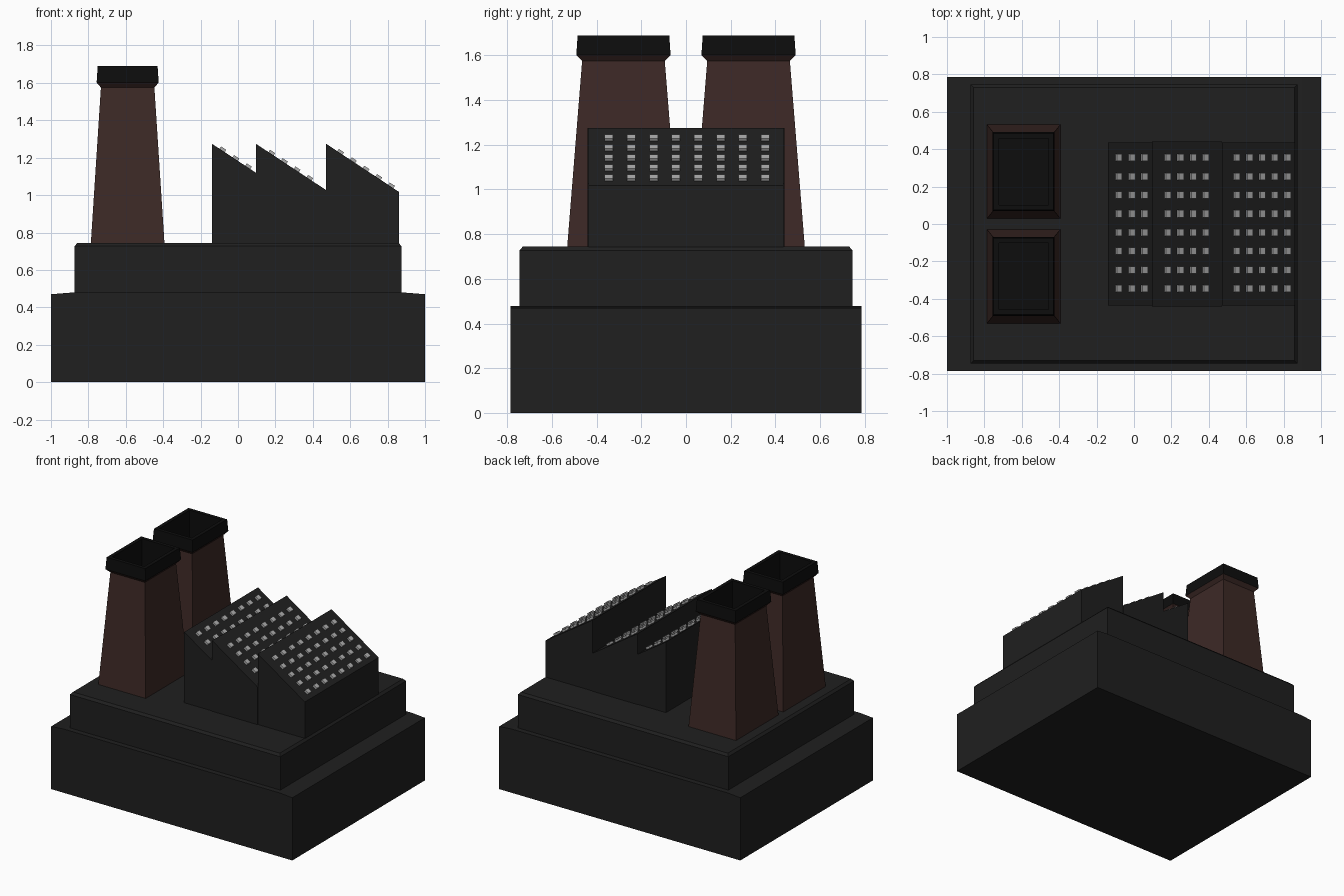
import bpy, bmesh, math
from mathutils import Matrix

if "Cube" in bpy.data.objects:
    bpy.data.objects.remove(bpy.data.objects["Cube"])


def material(name, rgb):
    m = bpy.data.materials.new(name)
    m.diffuse_color = (*rgb, 1)
    m.use_nodes = True
    m.node_tree.nodes["Principled BSDF"].inputs["Base Color"].default_value = m.diffuse_color
    return m


STONE = material("dark_grey", (0.014, 0.014, 0.014))
BRICK = material("dark_brick", (0.046, 0.022, 0.019))
SOOT = material("soot_black", (0.004, 0.004, 0.004))
GLASS = material("pale_glass", (0.42, 0.42, 0.42))


def finish(name, bm, mats):
    bmesh.ops.recalc_face_normals(bm, faces=bm.faces)
    me = bpy.data.meshes.new(name)
    bm.to_mesh(me)
    bm.free()
    for m in mats:
        me.materials.append(m)
    ob = bpy.data.objects.new(name, me)
    bpy.context.collection.objects.link(ob)
    return ob


def extrude_profile(name, profile, y0, y1, mat):
    """Extrude an x-z outline along y."""
    bm = bmesh.new()
    face = bm.faces.new([bm.verts.new((x, y0, z)) for x, z in profile])
    ext = bmesh.ops.extrude_face_region(bm, geom=[face])
    verts = [g for g in ext["geom"] if isinstance(g, bmesh.types.BMVert)]
    bmesh.ops.translate(bm, verts=verts, vec=(0, y1 - y0, 0))
    return finish(name, bm, [mat])


def loft_rects(name, cx, cy, rings, mats, slots=None):
    """Join rectangular rings given as (half x, half y, z), capping both ends."""
    bm = bmesh.new()
    loops = [[bm.verts.new((cx + sx * hx, cy + sy * hy, z))
              for sx, sy in ((-1, -1), (1, -1), (1, 1), (-1, 1))]
             for hx, hy, z in rings]
    for i, (a, b) in enumerate(zip(loops, loops[1:])):
        for k in range(4):
            f = bm.faces.new((a[k], a[(k + 1) % 4], b[(k + 1) % 4], b[k]))
            f.material_index = slots[i] if slots else 0
    bm.faces.new(loops[0])
    bm.faces.new(loops[-1]).material_index = slots[-1] if slots else 0
    return finish(name, bm, mats)


# Stepped plinth
extrude_profile("lower_base", [(-1, 0), (1, 0), (1, 0.47), (0.9, 0.478),
                               (-0.9, 0.478), (-1, 0.47)], -0.785, 0.785, STONE)
loft_rects("upper_base", 0, 0, [(0.873, 0.745, 0.46), (0.873, 0.745, 0.728),
                                (0.858, 0.73, 0.745)], [STONE])

# Pair of tapered chimneys with flared, hollow black caps
for side, label in ((-1, "front"), (1, "back")):
    loft_rects(f"{label}_chimney", -0.59, side * 0.28,
               [(0.197, 0.252, 0.74), (0.143, 0.185, 1.575), (0.166, 0.211, 1.602),
                (0.16, 0.205, 1.69), (0.133, 0.178, 1.69), (0.133, 0.178, 1.40)],
               [BRICK, SOOT], [0, 0, 1, 1, 1])

# Sawtooth hall: three sheds, each with rows of raised skylights
PEAK, SLOPE = 1.275, 0.66
sheds = [(-0.14, 0.095, 0.437, [-0.085, -0.015, 0.052]),
         (0.095, 0.47, 0.441, [0.177, 0.245, 0.312, 0.38]),
         (0.47, 0.86, 0.437, [0.545, 0.613, 0.681, 0.749, 0.817])]
tilt = Matrix.Rotation(math.atan(SLOPE), 4, 'Y')
for n, (x0, x1, hy, columns) in enumerate(sheds, 1):
    extrude_profile(f"shed_{n}", [(x0, 0.74), (x1, 0.74),
                                  (x1, PEAK - SLOPE * (x1 - x0)), (x0, PEAK)],
                    -hy, hy, STONE)
    bm = bmesh.new()
    for x in columns:
        for row in range(8):
            pos = Matrix.Translation((x, -0.345 + row * 0.1, PEAK - SLOPE * (x - x0)))
            bmesh.ops.create_cube(bm, size=1, matrix=pos @ tilt
                                  @ Matrix.Diagonal((0.033, 0.038, 0.03, 1)))
    finish(f"skylights_{n}", bm, [GLASS])
